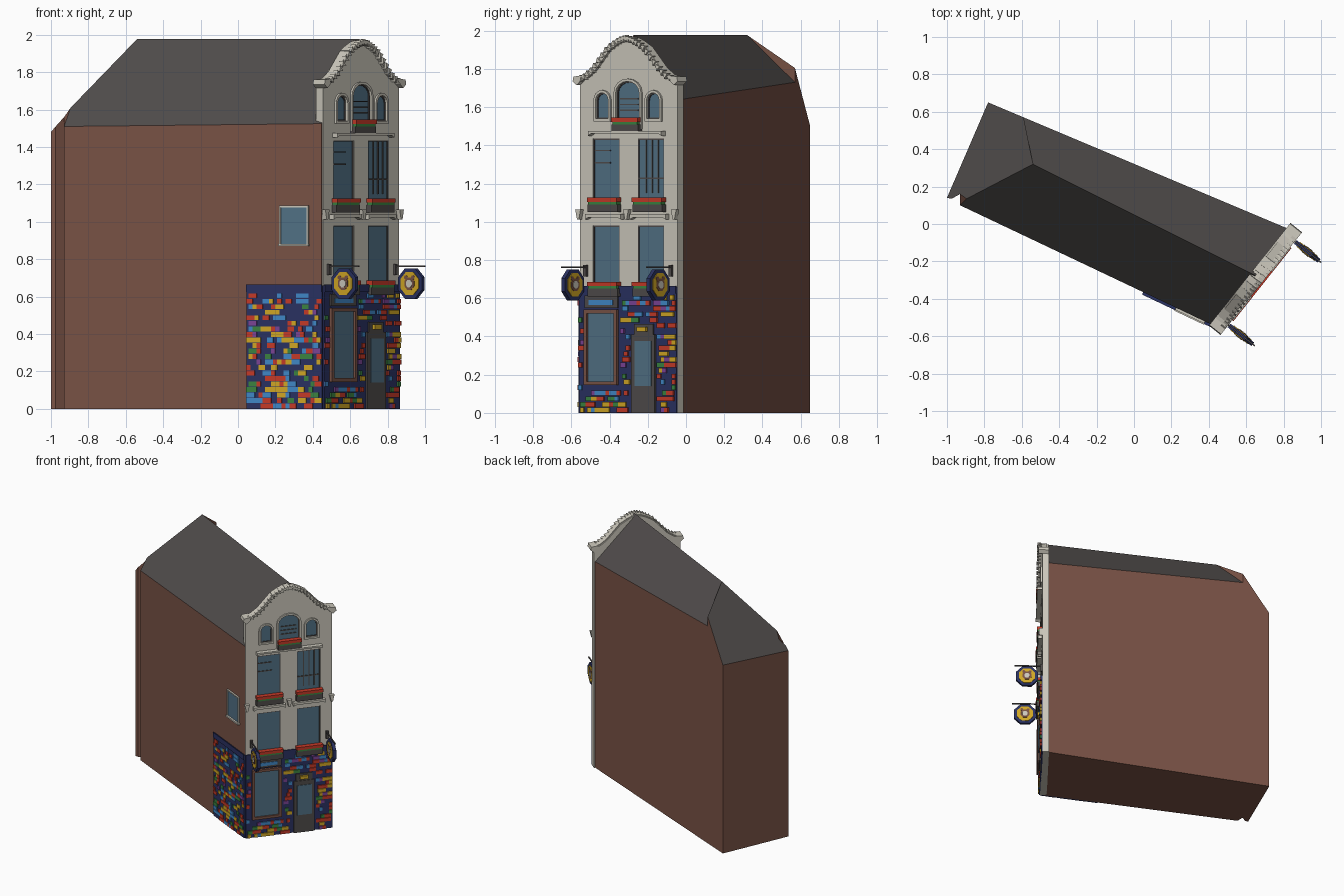
import bpy, bmesh, math, random
from mathutils import Vector

random.seed(7)
if "Cube" in bpy.data.objects:
    bpy.data.objects.remove(bpy.data.objects["Cube"])

# Palette, given as display colours and converted to linear
PALETTE = dict(brick="7A5346", slate="504C4B", plaster="CCC8BC", glass="527286", navy="2A3262",
               yellow="D2A825", red="C63A28", blue="4189C8", green="3B8441", purple="7C4496")
NAMES = list(PALETTE)
MATS = {}
for name, code in PALETTE.items():
    rgb = [int(code[i:i + 2], 16) / 255 for i in (0, 2, 4)]
    col = [((c + 0.055) / 1.055) ** 2.4 for c in rgb] + [1]
    m = bpy.data.materials.new(name)
    m.use_nodes = True
    m.diffuse_color = col
    m.node_tree.nodes["Principled BSDF"].inputs["Base Color"].default_value = col
    MATS[name] = m


class Part:
    """Mesh drawn on a wall: u along it, v out of it, z up."""

    def __init__(self, name, origin=(0, 0, 0), angle=0):
        self.name, self.origin, self.angle = name, origin, angle
        self.bm, self.used = bmesh.new(), []

    def face(self, verts, mat):
        if mat not in self.used:
            self.used.append(mat)
        self.bm.faces.new(verts).material_index = self.used.index(mat)

    def loop(self, pts, v):
        return [self.bm.verts.new((u, -v, z)) for u, z in pts]

    def sides(self, a, b, mat):
        for i in range(len(a)):
            j = (i + 1) % len(a)
            self.face((a[i], a[j], b[j], b[i]), mat)

    def prism(self, pts, v0, v1, mat):
        a, b = self.loop(pts, v0), self.loop(pts, v1)
        self.face(a, mat)
        self.face(b, mat)
        self.sides(a, b, mat)

    def box(self, u0, u1, z0, z1, v0, v1, mat):
        self.prism([(u0, z0), (u1, z0), (u1, z1), (u0, z1)], v0, v1, mat)

    def ring(self, outer, inner, v0, v1, mat):
        loops = [self.loop(p, v) for p, v in ((outer, v0), (outer, v1), (inner, v1), (inner, v0))]
        for i in range(4):
            self.sides(loops[i], loops[(i + 1) % 4], mat)

    def finish(self):
        bmesh.ops.recalc_face_normals(self.bm, faces=self.bm.faces)
        me = bpy.data.meshes.new(self.name)
        self.bm.to_mesh(me)
        self.bm.free()
        for n in self.used:
            me.materials.append(MATS[n])
        ob = bpy.data.objects.new(self.name, me)
        ob.location, ob.rotation_euler.z = self.origin, self.angle
        bpy.context.collection.objects.link(ob)
        return ob


def opening(uc, half, z0, z1, rise=0.0, grow=0.0):
    """Window outline with an optional arched head."""
    h, spring = half + grow, z1 - rise
    top = [(uc + h * math.cos(t), spring + (rise + grow) * math.sin(t))
           for t in [math.pi * i / 8 for i in range(9)]]
    if not rise:
        top = [(uc + h, z1 + grow), (uc - h, z1 + grow)]
    return [(uc - h, z0 - grow), (uc + h, z0 - grow)] + top


# Wall frames
W, MID = 0.651, 0.3255
FACADE = ((0.455, -0.555, 0), math.atan2(0.783, 0.622))
SIDE = ((-0.93, 0.10, 0), math.atan2(-0.429, 0.904))

# Brick body and slate roof
body = Part("house_body")
plan = dict(A=(-0.93, 0.10, 1.51), B=(0.447, -0.553, 1.525), C=(0.835, -0.03, 1.64),
            D=(-0.59, 0.57, 1.73), E=(-0.78, 0.65, 1.5), F=(-1, 0.14, 1.48),
            H=(-0.975, 0.135, 1.51), I=(-0.93, 0.16, 1.56))
V = {k: body.bm.verts.new(p) for k, p in plan.items()}
low = {k: body.bm.verts.new((p[0], p[1], 0)) for k, p in plan.items()}
for k, p in dict(P=(-0.59, 0.57, 1.805), G=(-0.895, 0.135, 1.61), R=(-0.54, 0.32, 1.977),
                 S=(0.65, -0.275, 1.977)).items():
    V[k] = body.bm.verts.new(p)
ring = "ABCDEFHI"
for a, b in zip(ring, ring[1:] + ring[0]):
    top = [V["P" if (a, b) == ("D", "E") else a], V[b]]
    extra = [V["D"]] if (a, b) == ("D", "E") else []
    body.face([low[b], low[a]] + extra + top, "brick")
body.face([low[k] for k in ring], "brick")
for keys, mat in (("BCS", "brick"), ("RDP", "brick"), ("IAG", "brick"), ("ABSRG", "slate"),
                  ("SCDR", "slate"), ("RPEFHIG", "slate")):
    body.face([V[k] for k in keys], mat)
body.finish()

# Gabled facade slab with recessed openings
half_gable = [(0, 1.75), (0.05, 1.765), (0.1, 1.80), (0.15, 1.855), (0.2, 1.91),
              (0.25, 1.94), (0.29, 1.958)]
gable = half_gable + [(MID, 1.965)] + [(W - u, z) for u, z in reversed(half_gable)]
slab = Part("facade_wall", *FACADE)
slab.prism([(W, 0)] + [(0, 0)] + gable, -0.05, 0, "plaster")
slab_ob = slab.finish()

WINDOWS = [(u, 0.088, z0, z1, 0) for z0, z1 in ((0.675, 0.98), (1.1, 1.435)) for u in (0.176, W - 0.176)]
ARCHES = [(0.155, 0.042, 1.54, 1.675, 0.04), (W - 0.155, 0.042, 1.54, 1.675, 0.04),
          (MID, 0.078, 1.5, 1.735, 0.06)]
cutter = Part("opening_cutter", *FACADE)
for w in WINDOWS + ARCHES:
    cutter.prism(opening(*w), -0.014, 0.05, "plaster")
cut_ob = cutter.finish()
cut_ob.hide_render = True
mod = slab_ob.modifiers.new("openings", "BOOLEAN")
mod.operation, mod.object, mod.solver = "DIFFERENCE", cut_ob, "EXACT"
bpy.context.view_layer.objects.active = slab_ob
bpy.ops.object.modifier_apply(modifier=mod.name)
bpy.data.objects.remove(cut_ob)

# Glass, thin dark frames and glazing bars
glazing = Part("facade_windows", *FACADE)
for w in WINDOWS + ARCHES:
    glazing.prism(opening(*w), -0.016, -0.008, "glass")
    glazing.ring(opening(*w), opening(*w, grow=-0.006), -0.01, -0.002, "slate")
for z in (1.305, 1.37):
    glazing.box(0.09, 0.2, z, z + 0.007, -0.01, -0.003, "slate")
for u in (0.435, 0.475, 0.515):
    glazing.box(u, u + 0.008, 1.15, 1.43, -0.01, -0.003, "slate")
glazing.box(0.39, 0.56, 1.225, 1.233, -0.01, -0.003, "slate")
for z in (1.58, 1.61, 1.64):
    glazing.box(0.265, 0.385, z, z + 0.007, -0.01, -0.003, "slate")
glazing.finish()

# Plaster trim: arch hoods, cornices, scroll brackets and gable coping
trim = Part("facade_trim", *FACADE)
for w in ARCHES:
    trim.ring(opening(*w, grow=0.014), opening(*w), -0.004, 0.012, "plaster")
trim.prism([(0.08, 1.45), (0.1, 1.462), (W - 0.1, 1.462), (W - 0.08, 1.45), (W - 0.08, 1.474),
            (0.08, 1.474)], 0, 0.035, "plaster")
for u in (0.176, W - 0.176):
    trim.prism([(u - 0.12, 1.012), (u - 0.1, 1.022), (u + 0.1, 1.022), (u + 0.12, 1.012),
                (u + 0.12, 1.04), (u - 0.12, 1.04)], 0, 0.03, "plaster")
for u in (0.006, MID, W - 0.006):
    trim.prism([(u - 0.018, 1.065), (u - 0.006, 1.012), (u + 0.006, 1.012), (u + 0.018, 1.065)],
               0, 0.025, "plaster")
for u, s in ((0, -1), (W, 1)):
    trim.prism([(u + 0.02 * s, 1.76), (u - 0.03 * s, 1.765), (u - 0.025 * s, 1.735),
                (u, 1.715), (u + 0.025 * s, 1.735)], -0.05, 0.03, "plaster")
for (u0, z0), (u1, z1) in zip(gable, gable[1:]):
    a, b = Vector((u0, z0)), Vector((u1, z1))
    n = Vector((z0 - z1, u1 - u0)).normalized()
    trim.prism([a - n * 0.016, b - n * 0.016, b + n * 0.006, a + n * 0.006], -0.04, 0.018, "plaster")
    for f in (0.25, 0.75):
        c, d = a.lerp(b, f), (b - a).normalized() * 0.013
        trim.prism([c - d, c + d - n * 0.022, c + d + n * 0.012], 0, 0.03, "plaster")
trim.finish()

# Flower boxes
flowers = Part("flower_boxes", *FACADE)
for u, h, z in [(u, 0.1, z) for u in (0.176, W - 0.176) for z in (0.61, 1.05)] + [(MID, 0.088, 1.47)]:
    flowers.box(u - h, u + h, z, z + 0.04, 0, 0.032, "slate")
    flowers.box(u - h + 0.006, u + h - 0.006, z + 0.04, z + 0.053, 0, 0.034, "green")
    flowers.box(u - h, u + h, z + 0.053, z + 0.076, 0, 0.038, "red")
flowers.finish()


# Patchwork of coloured tiles over a navy plinth
def mosaic(name, frame, u0, u1, base, raise_by, holes=()):
    p = Part(name, *frame)
    p.box(u0, u1, 0, 0.66, -0.004, base, "navy")
    p.box(u0, u1, 0.625, 0.665, base, base + 0.006, "navy")
    row, cell = 0.0295, 0.0245
    for r in range(21):
        u, z = u0 + random.choice((0, 0.5)) * cell, r * row
        while u < u1 - cell:
            wide = min(cell * random.choice((1, 1, 1.5, 2)), u1 - u)
            clear = not any(u + wide > a and u < b and z + row > c and z < d for a, b, c, d in holes)
            if clear and random.random() < 0.57:
                mat = random.choice(("yellow", "yellow", "red", "red", "red", "blue", "blue", "green", "purple"))
                p.box(u, u + wide, z + 0.002, z + row - 0.002, base, base + raise_by, mat)
            u += wide
    p.finish()


mosaic("front_tiles", FACADE, 0, W, 0.008, 0.009, ((0.04, 0.27, 0.13, 0.63), (0.35, 0.52, 0, 0.47)))
mosaic("side_tiles", SIDE, 1.084, 1.53, 0.008, 0.005)

# Shop window, panel above it and door
shop = Part("shop_front", *FACADE)
win = (0.155, 0.09, 0.165, 0.52)
shop.prism(opening(*win), 0, 0.014, "glass")
shop.ring(opening(*win, grow=0.02), opening(*win), 0, 0.026, "brick")
shop.box(0.045, 0.265, 0.55, 0.615, 0, 0.018, "slate")
shop.box(0.075, 0.235, 0.565, 0.59, 0.018, 0.022, "blue")
shop.box(0.358, 0.514, 0, 0.41, 0, 0.02, "slate")
shop.prism(opening(0.438, 0.055, 0.14, 0.375), 0.02, 0.024, "glass")
shop.box(0.375, 0.5, 0.41, 0.465, 0, 0.016, "slate")
shop.box(0.405, 0.465, 0.425, 0.45, 0.016, 0.032, "yellow")
shop.finish()

# Side window
side = Part("side_window", *SIDE)
win = (1.364, 0.077, 0.882, 1.078)
side.prism(opening(*win), -0.002, 0.005, "glass")
side.ring(opening(*win, grow=0.009), opening(*win), -0.002, 0.012, "plaster")
side.box(1.276, 1.452, 0.87, 0.882, 0, 0.018, "plaster")
side.finish()


# Hanging signs on wall brackets
def disc(r, cz=0.67, cu=0.115, n=8):
    return [(cu + r * math.cos(math.tau * (i + 0.5) / n), cz + r * math.sin(math.tau * (i + 0.5) / n))
            for i in range(n)]


for name, u in (("left_hanging_sign", 0.613), ("right_hanging_sign", 0.043)):
    origin = (0.455 + 0.622 * u, -0.555 + 0.783 * u, 0)
    s = Part(name, origin, math.atan2(-0.622, 0.783))
    s.box(0, 0.21, 0.758, 0.766, -0.004, 0.004, "slate")
    s.box(0, 0.014, 0.715, 0.775, -0.01, 0.01, "slate")
    for r, t, mat in ((0.088, 0.012, "navy"), (0.066, 0.016, "yellow"), (0.036, 0.018, "brick"),
                      (0.022, 0.021, "plaster")):
        s.prism(disc(r), -t, t, mat)
    for k in (-1, 1):
        s.prism(disc(0.012, 0.703, 0.115 + 0.024 * k), -0.018, 0.018, "brick")
    s.finish()
